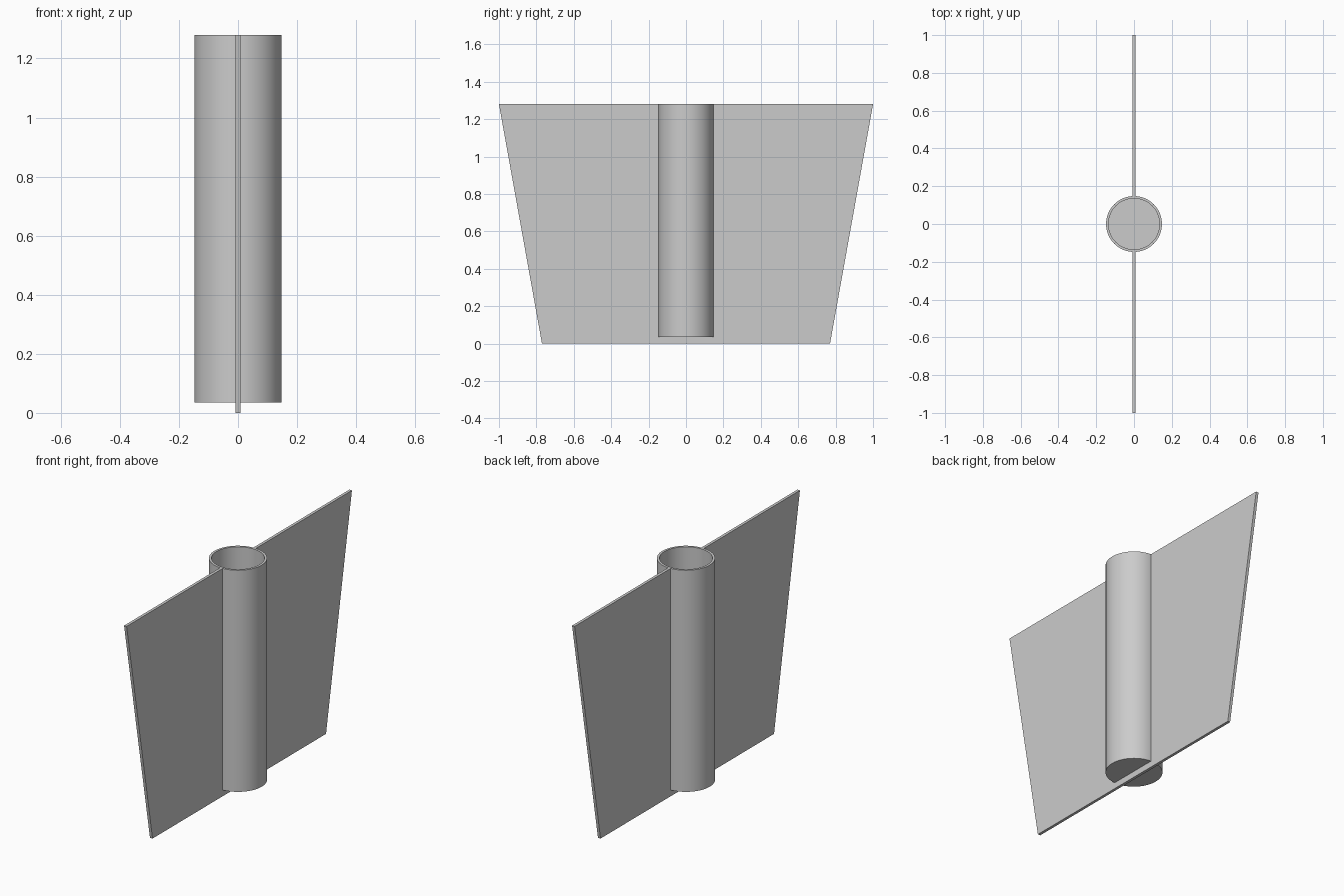
import bpy, bmesh, math

if "Cube" in bpy.data.objects:
    bpy.data.objects.remove(bpy.data.objects["Cube"])

TOP = 1.28
R_OUT, R_IN = 0.148, 0.135
CUP_BASE, CUP_FLOOR = 0.035, 0.048


def make_object(name, bm):
    bmesh.ops.recalc_face_normals(bm, faces=bm.faces)
    mesh = bpy.data.meshes.new(name)
    bm.to_mesh(mesh)
    bm.free()
    obj = bpy.data.objects.new(name, mesh)
    bpy.context.collection.objects.link(obj)
    return obj


# Tapered flat panel, notched so it stops inside the tube wall
half = [(0.77, 0), (1.0, TOP), (0.142, TOP), (0.142, 0.042)]
outline = half + [(-y, z) for y, z in reversed(half)]
bm = bmesh.new()
face = bm.faces.new([bm.verts.new((-0.008, y, z)) for y, z in outline])
ext = bmesh.ops.extrude_face_region(bm, geom=[face])
moved = [g for g in ext["geom"] if isinstance(g, bmesh.types.BMVert)]
bmesh.ops.translate(bm, verts=moved, vec=(0.016, 0, 0))
make_object("panel", bm)

# Open-topped tube with a closed bottom, turned from a profile
profile = [(0, CUP_BASE), (R_OUT, CUP_BASE), (R_OUT, TOP),
           (R_IN, TOP), (R_IN, CUP_FLOOR), (0, CUP_FLOOR)]
bm = bmesh.new()
verts = [bm.verts.new((r, 0, z)) for r, z in profile]
edges = [bm.edges.new(pair) for pair in zip(verts, verts[1:])]
bmesh.ops.spin(bm, geom=verts + edges, cent=(0, 0, 0), axis=(0, 0, 1),
               angle=math.tau, steps=64)
bmesh.ops.remove_doubles(bm, verts=bm.verts, dist=1e-5)
tube = make_object("tube", bm)

# Smooth walls with sharp rims
bpy.context.view_layer.objects.active = tube
tube.select_set(True)
bpy.ops.object.shade_smooth_by_angle(angle=math.radians(30))
